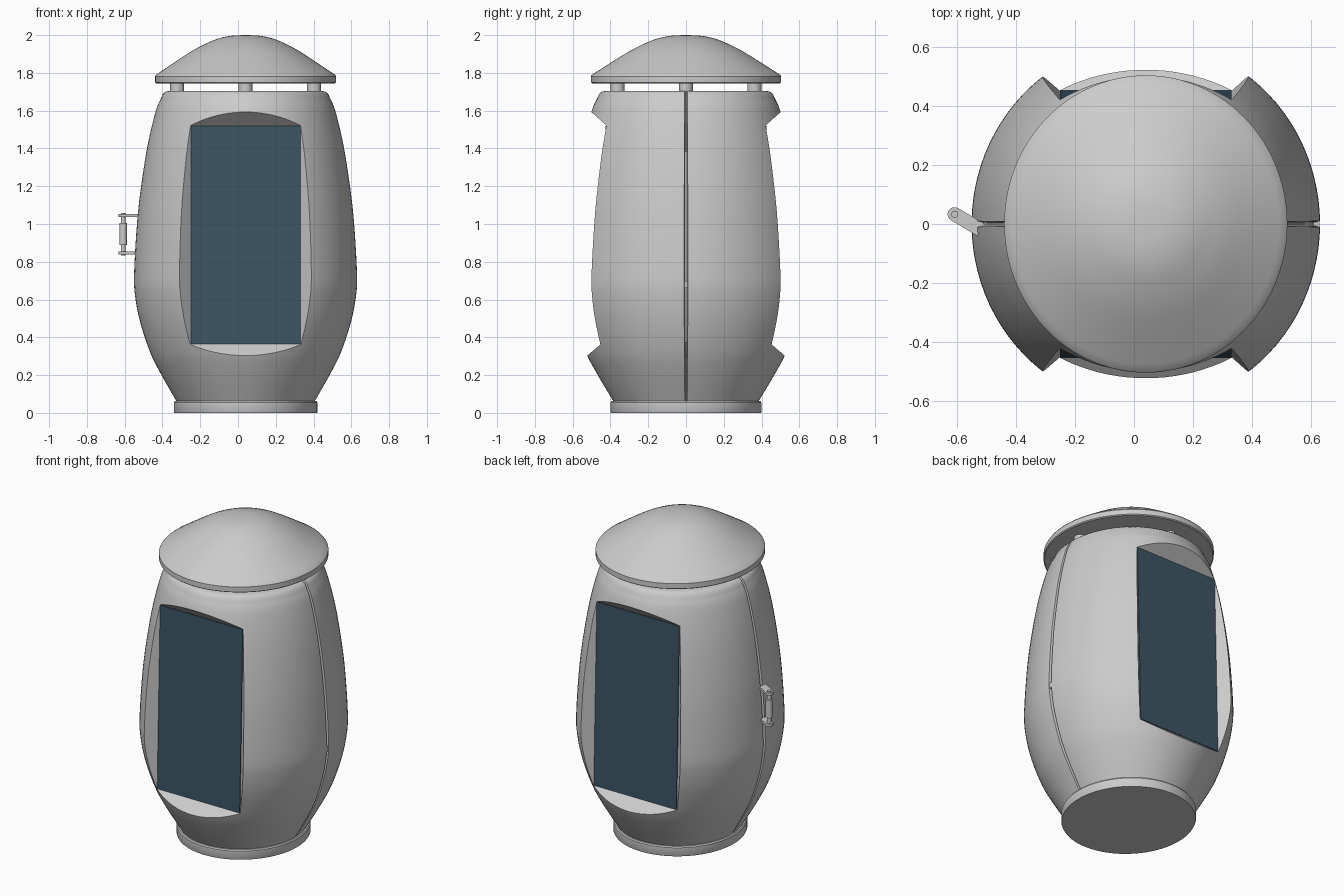
import bpy, bmesh, math
from mathutils import Vector

if "Cube" in bpy.data.objects:
    bpy.data.objects.remove(bpy.data.objects["Cube"])

CX = 0.04        # centre of the round shell
STRETCH = 1.05   # shell is slightly deeper than wide


def material(name, colour):
    m = bpy.data.materials.new(name)
    m.use_nodes = True
    m.diffuse_color = colour
    m.node_tree.nodes["Principled BSDF"].inputs["Base Color"].default_value = colour
    return m


GREY = material("light grey", (0.6, 0.6, 0.6, 1))
BLUE = material("dark blue panel", (0.045, 0.09, 0.13, 1))


def finish(name, bm, mat=GREY, smooth=True):
    bmesh.ops.recalc_face_normals(bm, faces=bm.faces)
    mesh = bpy.data.meshes.new(name)
    bm.to_mesh(mesh)
    bm.free()
    mesh.materials.append(mat)
    ob = bpy.data.objects.new(name, mesh)
    bpy.context.collection.objects.link(ob)
    if smooth:
        shade(ob)
    return ob


def shade(ob):
    bpy.ops.object.select_all(action='DESELECT')
    ob.select_set(True)
    bpy.context.view_layer.objects.active = ob
    bpy.ops.object.shade_smooth_by_angle(angle=math.radians(30))


def smooth_profile(points, steps=5):
    """Catmull-Rom curve through (radius, z) points."""
    p = [Vector(q) for q in points]
    p = [2 * p[0] - p[1]] + p + [2 * p[-1] - p[-2]]
    out = []
    for a, b, c, d in zip(p, p[1:], p[2:], p[3:]):
        for i in range(steps):
            t = i / steps
            out.append(0.5 * (2 * b + (c - a) * t + (2 * a - 5 * b + 4 * c - d) * t * t
                              + (3 * b - a - 3 * c + d) * t ** 3))
    return out + [p[-2]]


def lathe(name, profile, angles, stretch=STRETCH, groove=None):
    """Closed solid of revolution; groove(angle) lowers the radius."""
    bm = bmesh.new()
    rings = []
    for r, z in profile:
        rings.append([bm.verts.new((CX + (r - (groove(a) if groove else 0)) * math.cos(a),
                                    r * stretch * math.sin(a), z)) for a in angles])
    n = len(angles)
    for lo, hi in zip(rings, rings[1:]):
        for i in range(n):
            j = (i + 1) % n
            bm.faces.new((lo[i], lo[j], hi[j], hi[i]))
    bm.faces.new(rings[0])
    bm.faces.new(rings[-1])
    return finish(name, bm)


def cylinder(name, x, y, z0, z1, r, segments=24):
    bm = bmesh.new()
    bmesh.ops.create_cone(bm, cap_ends=True, segments=segments, radius1=r, radius2=r, depth=z1 - z0)
    bmesh.ops.translate(bm, verts=bm.verts, vec=(x, y, (z0 + z1) / 2))
    return finish(name, bm)


ROUND = [math.tau * i / 96 for i in range(96)]

# Barrel shell with a seam groove down each side
SEAM = 0.016
offsets = (-SEAM, -SEAM * 0.45, 0, SEAM * 0.45, SEAM)
seam_angles = sorted({a for a in ROUND if abs(math.sin(a)) > 0.03}
                     | {(c + o) % math.tau for c in (0, math.pi) for o in offsets})


def seam_depth(a):
    off = abs(math.asin(max(-1, min(1, math.sin(a)))))
    return 0.022 if off < SEAM * 0.6 else 0


shell_profile = smooth_profile([(0.365, 0.06), (0.445, 0.2), (0.505, 0.32), (0.558, 0.48),
                                (0.585, 0.62), (0.59, 0.74), (0.575, 1.0), (0.553, 1.2),
                                (0.518, 1.42), (0.475, 1.6), (0.446, 1.67)])
shell_profile += [(0.438, 1.688), (0.425, 1.7), (0.405, 1.705)]
shell = lathe("barrel_shell", shell_profile, seam_angles, groove=seam_depth)

# Window recesses, front and back
HALF, BOTTOM, TOP = 0.29, 0.365, 1.52
Y_BOTTOM, Y_TOP = 0.45, 0.42


def window_block(name, side, start, depth, flare, grow, mat):
    """Slightly tilted block that widens outward by flare."""
    bm = bmesh.new()
    corners = []
    for d, f in ((start, 0), (start + depth, flare)):
        w, b, t = HALF + f + grow, BOTTOM - 0.85 * f - grow, TOP + 0.9 * f + grow
        corners.append([bm.verts.new((CX + x, side * (y + d), z)) for x, y, z in
                        ((-w, Y_BOTTOM, b), (w, Y_BOTTOM, b), (w, Y_TOP, t), (-w, Y_TOP, t))])
    inner, outer = corners
    bm.faces.new(inner)
    bm.faces.new(outer)
    for i in range(4):
        j = (i + 1) % 4
        bm.faces.new((inner[i], inner[j], outer[j], outer[i]))
    return finish(name, bm, mat, smooth=False)


for label, side in (("front", -1), ("back", 1)):
    cutter = window_block(label + "_window_cutter", side, 0, 0.3, 0.3, 0, GREY)
    cutter.hide_render = True
    mod = shell.modifiers.new(label + "_window", 'BOOLEAN')
    mod.operation = 'DIFFERENCE'
    mod.solver = 'EXACT'
    mod.object = cutter
    bpy.context.view_layer.objects.active = shell
    bpy.ops.object.modifier_apply(modifier=mod.name)
    bpy.data.objects.remove(cutter)
    window_block(label + "_window_panel", side, -0.003, 0.008, 0, 0, BLUE)
shade(shell)

# Foot ring
lathe("base_plinth", [(0.378, 0), (0.38, 0.004), (0.38, 0.055), (0.375, 0.062)], ROUND)

# Domed cap on four short posts
cap = [(0.474, 1.745), (0.48, 1.75), (0.48, 1.782)]
cap += smooth_profile([(0.474, 1.79), (0.385, 1.85), (0.29, 1.912), (0.22, 1.95),
                       (0.15, 1.98), (0.08, 1.996), (0.01, 2.0)], 4)
lathe("domed_cap", cap, ROUND)
for i, (dx, dy) in enumerate(((1, 0), (0, 1), (-1, 0), (0, -1))):
    cylinder("cap_post_%d" % (i + 1), CX + 0.362 * dx, 0.362 * dy, 1.69, 1.76, 0.037)

# Door handle: two rounded arms, a rod and a thicker grip
root, tip = Vector((-0.51, -0.025)), Vector((-0.608, 0.033))
along = (tip - root).normalized()
across = Vector((-along.y, along.x))
for label, z in (("lower", 0.838), ("upper", 1.036)):
    bm = bmesh.new()
    outline = [root - across * 0.024, root + across * 0.024]
    for k in range(9):
        a = math.pi * (0.5 - k / 8)
        outline.append(tip + 0.024 * (along * math.cos(a) + across * math.sin(a)))
    face = bm.faces.new([bm.verts.new((p.x, p.y, z)) for p in outline])
    up = bmesh.ops.extrude_face_region(bm, geom=[face])["geom"]
    bmesh.ops.translate(bm, vec=(0, 0, 0.016),
                        verts=[v for v in up if isinstance(v, bmesh.types.BMVert)])
    finish(label + "_handle_arm", bm)
cylinder("handle_rod", tip.x, tip.y, 0.832, 1.058, 0.012)
cylinder("handle_grip", tip.x, tip.y, 0.89, 1.005, 0.02)

# Small latch in the seam opposite the handle
bm = bmesh.new()
bmesh.ops.create_cube(bm, size=1)
bmesh.ops.scale(bm, verts=bm.verts, vec=(0.03, 0.018, 0.035))
bmesh.ops.translate(bm, verts=bm.verts, vec=(CX + 0.573, 0, 0.68))
finish("seam_latch", bm, smooth=False)
